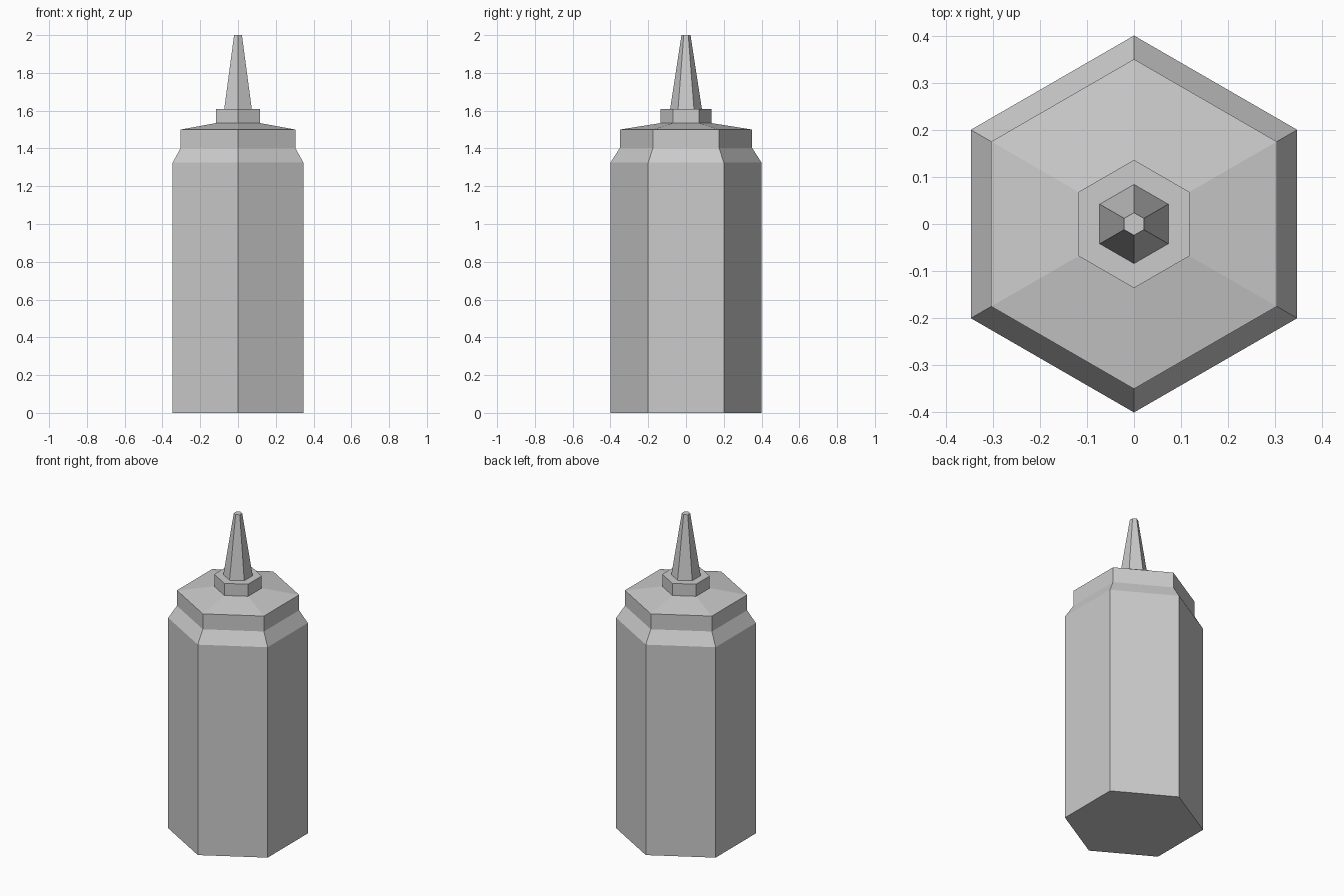
import bpy, bmesh, math

if "Cube" in bpy.data.objects:
    bpy.data.objects.remove(bpy.data.objects["Cube"])

SIDES = 6


def lathe(name, profile, cap_bottom=False, cap_top=False):
    """Stack hexagonal rings (radius, z) with a corner pointing along y."""
    bm = bmesh.new()
    rings = []
    for r, z in profile:
        angles = [math.pi / 2 + 2 * math.pi * i / SIDES for i in range(SIDES)]
        rings.append([bm.verts.new((r * math.cos(a), r * math.sin(a), z)) for a in angles])
    for low, high in zip(rings, rings[1:]):
        for i in range(SIDES):
            j = (i + 1) % SIDES
            bm.faces.new((low[i], low[j], high[j], high[i]))
    if cap_bottom:
        bm.faces.new(rings[0][::-1])
    if cap_top:
        bm.faces.new(rings[-1])
    mesh = bpy.data.meshes.new(name)
    bm.to_mesh(mesh)
    bm.free()
    obj = bpy.data.objects.new(name, mesh)
    bpy.context.collection.objects.link(obj)
    return obj


# Bottle with sloped shoulder
lathe("bottle_body", [(0.4, 0), (0.4, 1.325), (0.35, 1.403)], cap_bottom=True)

# Screw lid with shallow cone top, collar and ledge around the nozzle
lathe("lid", [(0.35, 1.403), (0.35, 1.5), (0.136, 1.534), (0.136, 1.61), (0.084, 1.61)])

# Tapered nozzle
lathe("nozzle", [(0.084, 1.61), (0.024, 2.0)], cap_top=True)
